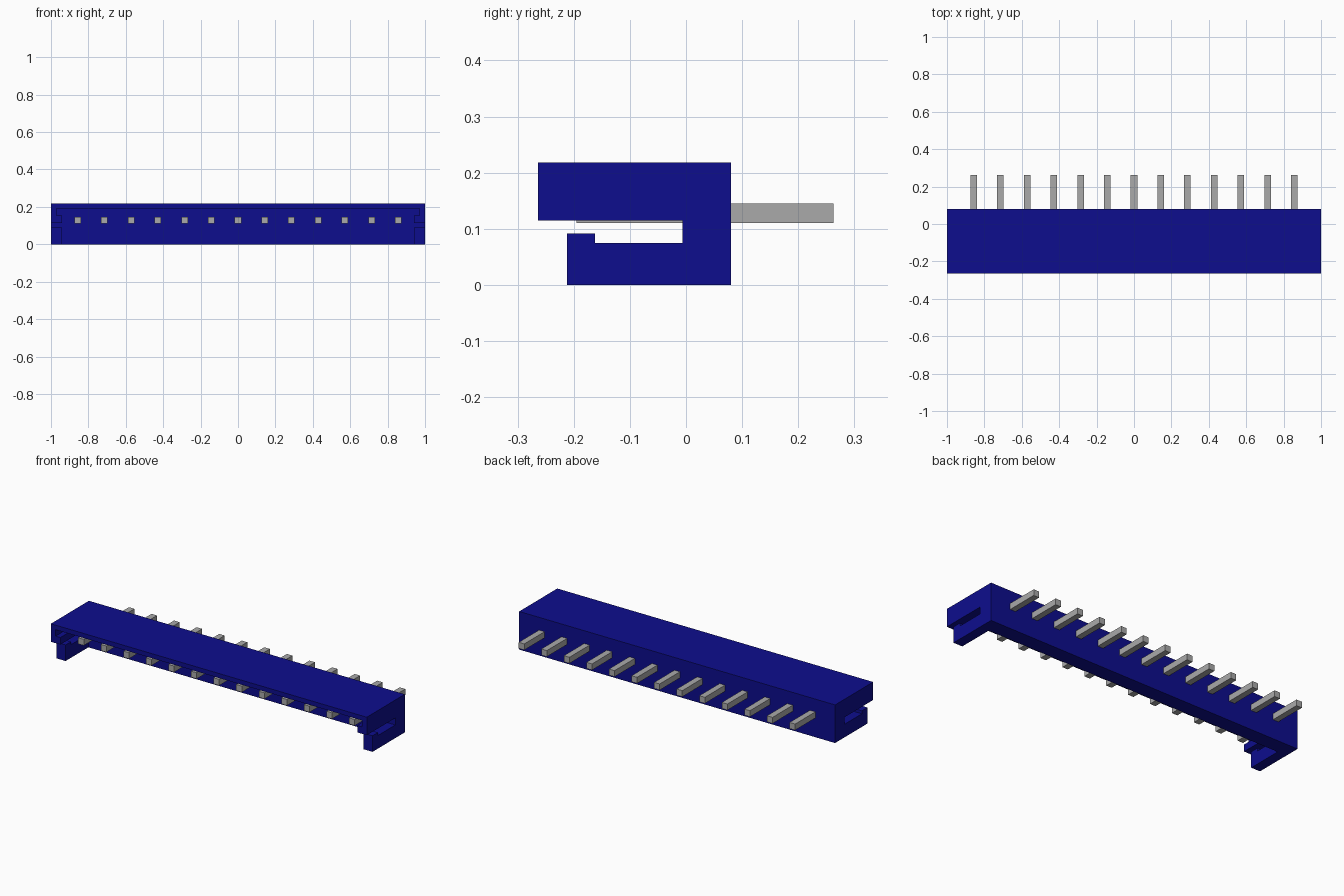
import bpy

cube = bpy.data.objects.get("Cube")
if cube:
    bpy.data.objects.remove(cube, do_unlink=True)


def material(name, color):
    m = bpy.data.materials.new(name)
    m.use_nodes = True
    m.diffuse_color = color
    m.node_tree.nodes["Principled BSDF"].inputs["Base Color"].default_value = color
    return m


blue = material("dark_blue_plastic", (0.004, 0.004, 0.27, 1))
gray = material("pin_gray", (0.4, 0.4, 0.4, 1))


def prism(name, profile, x0, x1, mat):
    """Extrude a (y, z) profile along x."""
    n = len(profile)
    verts = [(x, y, z) for x in (x0, x1) for y, z in profile]
    faces = [tuple(range(n))[::-1], tuple(range(n, 2 * n))]
    faces += [(i, (i + 1) % n, (i + 1) % n + n, i + n) for i in range(n)]
    if x1 < x0:
        faces = [f[::-1] for f in faces]
    mesh = bpy.data.meshes.new(name)
    mesh.from_pydata(verts, [], faces)
    mesh.materials.append(mat)
    obj = bpy.data.objects.new(name, mesh)
    bpy.context.collection.objects.link(obj)
    return obj


def rect(y0, y1, z0, z1):
    return [(y0, z0), (y1, z0), (y1, z1), (y0, z1)]


FRONT, WALL, BACK, TOP = -0.264, -0.006, 0.08, 0.218
ROOF, SLOT = 0.192, 0.115

# Housing: back wall with overhanging roof
prism("housing", [(WALL, 0), (BACK, 0), (BACK, TOP), (FRONT, TOP),
                  (FRONT, ROOF), (WALL, ROOF)], -1, 1, blue)

# End walls: thin upper cheek, inner lip and hooked latch arm
for side, s in (("right", -1), ("left", 1)):
    prism(side + "_cheek", rect(FRONT, WALL, SLOT, ROOF), 0.97 * s, s, blue)
    prism(side + "_lip", rect(FRONT, WALL, SLOT, 0.155), 0.94 * s, 0.97 * s, blue)
    prism(side + "_latch_arm", [(-0.212, 0), (WALL, 0), (WALL, 0.075),
                                (-0.162, 0.075), (-0.162, 0.092),
                                (-0.212, 0.092)], 0.943 * s, s, blue)

# Row of contact pins through the back wall
for i in range(13):
    x = (i - 6) * 0.1429
    prism(f"pin_{i + 1}", rect(-0.195, 0.263, 0.11, 0.145), x - 0.0175, x + 0.0175, gray)
